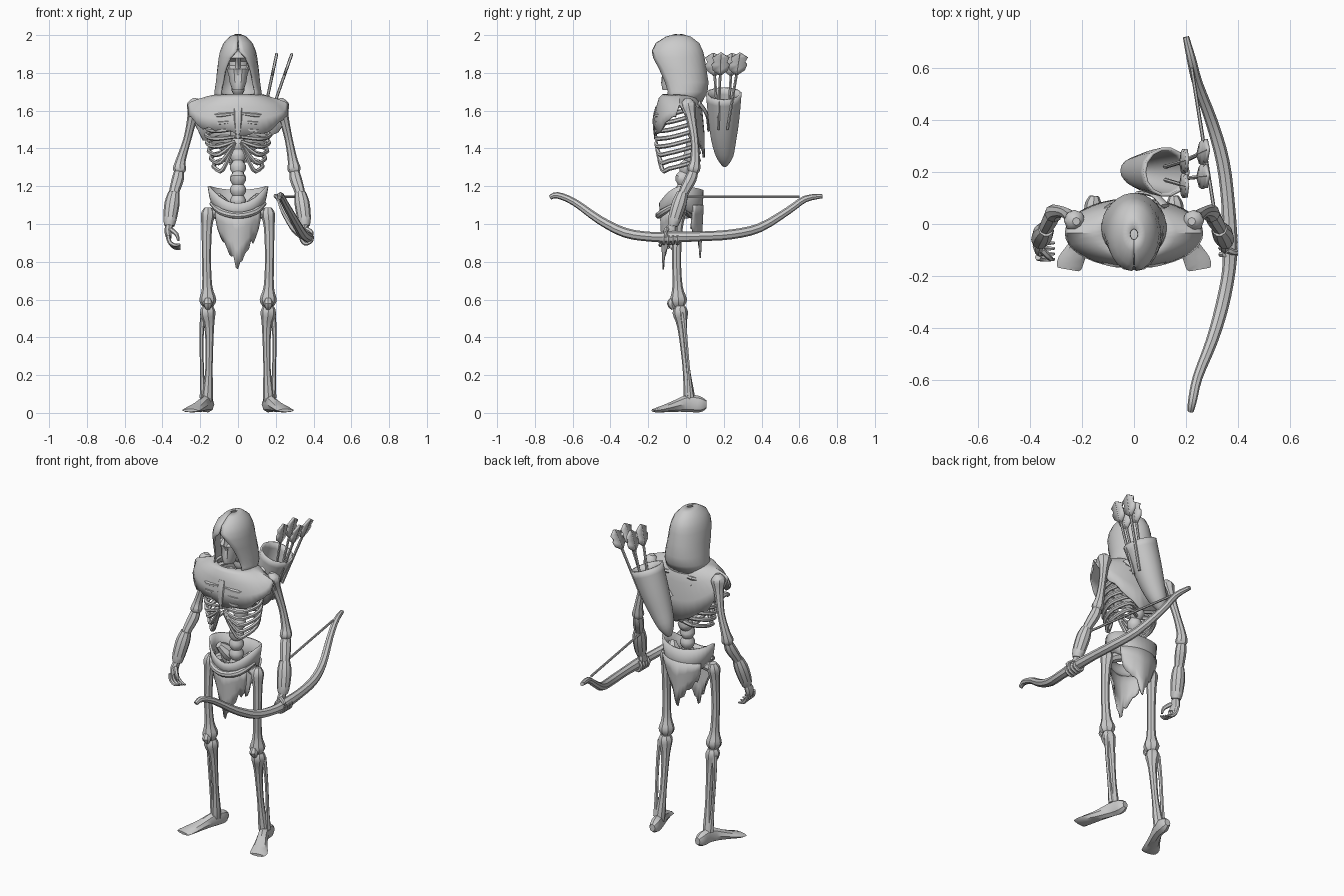
import bpy, bmesh, math, random
from mathutils import Vector as V
random.seed(4)

mat = bpy.data.materials.new("pale grey")
mat.diffuse_color = (0.6, 0.6, 0.6, 1)


def loft(name, rings, closed=True, caps=True, thick=0, angle=35):
    """Skin a list of equal-length point rings into one object."""
    bm = bmesh.new()
    rows = [[bm.verts.new(p) for p in r] for r in rings]
    n = len(rows[0])
    for a, b in zip(rows, rows[1:]):
        for i in range(n if closed else n - 1):
            j = (i + 1) % n
            bm.faces.new((a[i], a[j], b[j], b[i]))
    if caps and closed:
        bm.faces.new(rows[0])
        bm.faces.new(rows[-1])
    bmesh.ops.recalc_face_normals(bm, faces=bm.faces)
    me = bpy.data.meshes.new(name)
    bm.to_mesh(me)
    bm.free()
    ob = bpy.data.objects.new(name, me)
    bpy.context.collection.objects.link(ob)
    me.materials.append(mat)
    if thick:
        m = ob.modifiers.new("thickness", "SOLIDIFY")
        m.thickness, m.offset = thick, 0
    bpy.ops.object.select_all(action="DESELECT")
    ob.select_set(True)
    bpy.context.view_layer.objects.active = ob
    bpy.ops.object.shade_smooth_by_angle(angle=math.radians(angle))
    return ob


def tube(name, pts, radii, n=8, steps=3, s=1, caps=True, thick=0):
    """Tube through pts; radii are numbers or (side, up) pairs; s=-1 mirrors x."""
    if not isinstance(radii, (list, tuple)):
        radii = [radii] * len(pts)
    data = [list(p) + (list(r) if isinstance(r, tuple) else [r, r]) for p, r in zip(pts, radii)]
    path = []
    for i in range(len(data) - 1):
        a, b, c, d = data[max(i - 1, 0)], data[i], data[i + 1], data[min(i + 2, len(data) - 1)]
        for k in range(steps):
            t = k / steps
            path.append([0.5 * (2 * q + (r - p) * t + (2 * p - 5 * q + 4 * r - w) * t * t
                         + (3 * q - p - 3 * r + w) * t ** 3) for p, q, r, w in zip(a, b, c, d)])
    path.append(data[-1])
    P = [V((p[0] * s, p[1], p[2])) for p in path]
    rings, side = [], None
    for i, p in enumerate(P):
        t = (P[min(i + 1, len(P) - 1)] - P[max(i - 1, 0)]).normalized()
        if side is None:
            side = t.cross(V((0, 1, 0)) if abs(t.z) > 0.7 else V((0, 0, 1)))
        side = (side - t * side.dot(t)).normalized()
        up = t.cross(side)
        rings.append([p + side * path[i][3] * math.cos(a) + up * path[i][4] * math.sin(a)
                      for a in [2 * math.pi * k / n for k in range(n)]])
    return loft(name, rings, caps=caps, thick=thick)


def oval(z, yc, rx, ry, n=24, a0=0.0):
    """Horizontal oval starting at the front; a0 leaves a gap at the front."""
    if a0:
        angs = [a0 + (2 * math.pi - 2 * a0) * k / (n - 1) for k in range(n)]
    else:
        angs = [2 * math.pi * k / n for k in range(n)]
    return [V((rx * math.sin(a), yc - ry * math.cos(a), z)) for a in angs]


# hood, open at the face
hood = [(2.0, -.04, .015, .02, 1), (1.987, -.04, .042, .065, 1), (1.955, -.045, .073, .112, 1),
        (1.915, -.045, .09, .132, 3), (1.88, -.043, .098, .138, 23), (1.82, -.032, .105, .136, 38),
        (1.75, -.015, .113, .13, 44), (1.70, -.012, .12, .122, 48), (1.645, -.025, .122, .105, 48)]
loft("hood", [oval(z, y, a, b, 22, math.radians(o)) for z, y, a, b, o in hood], closed=False, thick=.01)

# skull with pressed-in eye sockets and nose
rows = [(1.925, -.05, .02, .03), (1.9, -.05, .055, .07), (1.88, -.05, .064, .082), (1.86, -.05, .066, .084),
        (1.84, -.052, .064, .082), (1.82, -.058, .06, .076), (1.79, -.07, .05, .062),
        (1.75, -.08, .044, .052), (1.71, -.085, .03, .04)]
skull = [oval(*r, n=32) for r in rows]
for ring in skull:
    for p in ring:
        for cx, cz, r, d in ((.028, 1.85, .024, .035), (-.028, 1.85, .024, .035), (0, 1.79, .014, .015)):
            if p.y < -.05 and math.hypot(p.x - cx, p.z - cz) < r:
                p.y += d
loft("skull", skull)

# spine and neck with alternating vertebra radii
sp, sr = [], []
for i in range(37):
    z = 1.03 + .02 * i
    sp.append((0, -.015 + .065 * math.sin(math.pi * min(max((z - 1.25) / .5, 0), 1)), z))
    sr.append((.042 if i % 3 else .03) * (1 if z < 1.5 else .85))
tube("spine", sp, sr, n=10, steps=1)
tube("sternum", [(0, -.15, 1.62), (0, -.165, 1.55), (0, -.16, 1.45)], [(.025, .012), (.022, .012), (.012, .008)])

# mantle over the shoulders with a torn hem
N = 40
mantle = [[], [], [], [], []]
for k in range(N):
    a = 2 * math.pi * k / N
    c, sn = math.cos(a), math.sin(a)
    jag = random.uniform(-.018, .018)
    drop = .15 * c ** .6 if c > 0 else .27 * (-c) ** 1.3
    spec = [(.10, .085, 1.685, 0), (.16, .105, 1.672, .05), (.215, .118, 1.655, .25),
            (.25, .128, 1.642, .6), (.262, .13, 1.63 + jag, 1)]
    for ring, (rx, ry, z, f) in zip(mantle, spec):
        ring.append(V((rx * sn, -.035 - ry * c, z - drop * f)))
loft("mantle", mantle, caps=False, thick=.01)

# belt wrap around the hips
belt = [[], [], []]
for k in range(32):
    a = 2 * math.pi * k / 32
    c = math.cos(a)
    top = 1.2 - (.09 * c * c if c > 0 else .02 * c * c)
    bot = 1.09 - (.05 * c if c > 0 else -.07 * c)
    for ring, t, rx in zip(belt, (0, .5, 1), (.155, .146, .13)):
        ring.append(V((rx * math.sin(a), -.025 - (.112 - .006 * t) * c, top + (bot - top) * t)))
loft("belt", belt, caps=False, thick=.012)
tube("belt_fold", [(-.14, -.04, 1.11), (-.09, -.12, 1.065), (0, -.145, 1.045), (.09, -.12, 1.065), (.14, -.04, 1.11)],
     [.012, .018, .018, .018, .012])


# torn loincloth flaps, front and back
def flap(name, sgn, yc, top, low, width, bow):
    cols = []
    for k in range(17):
        u = k / 8 - 1
        hem = low + .17 * abs(u) ** .8 + random.uniform(-.025, .025) * (k != 8)
        cols.append([V((u * width * (1 - .25 * t * t), yc - sgn * bow * u * u - sgn * .015 * t,
                        top + (hem - top) * t)) for t in (0, .33, .66, 1)])
    loft(name, cols, closed=False, thick=.008)


flap("front_loincloth", -1, -.135, 1.07, .76, .12, .05)
flap("back_loincloth", 1, .09, 1.1, .82, .13, .05)

for s, side in ((-1, "right"), (1, "left")):
    # ribs
    for k in range(8):
        z = 1.62 - .041 * k
        w = .165 - .004 * max(k - 3, 0) ** 1.6
        f = -.15 + .008 * max(k - 4, 0)
        tube(f"{side}_rib_{k + 1}", [(.02, .045, z), (.09, .07, z + .005), (w, -.01, z - .02), (w * .92, -.09, z - .04),
             (w * .62, f, z - .045), (.015, -.158, max(z - .035, 1.455 - .004 * k))],
             [(.011, .012)] * 4 + [.012, .008], n=6, s=s)
    # collarbone and pelvis wing
    tube(f"{side}_collarbone", [(.02, -.12, 1.61), (.11, -.09, 1.63), (.23, .0, 1.63)], .015, s=s)
    tube(f"{side}_pelvis", [(.03, .04, 1.05), (.08, .01, 1.1), (.11, -.03, 1.15)], [.03, (.05, .04), .02], s=s)
    # upper arm, forearm and bracer
    e = .31 if s < 0 else .297
    w = .357 if s < 0 else .347
    tube(f"{side}_upper_arm", [(.222, .01, 1.665), (.228, .012, 1.63), (.24, .025, 1.57), (.268, .045, 1.45),
         (e - .008, .048, 1.34), (e, .04, 1.29), (e + .002, .035, 1.265)],
         [.015, .042, .028, .021, .026, .035, .018], s=s)
    tube(f"{side}_forearm", [(e, .045, 1.3), (e + .008, .025, 1.24), (w - .015, -.02, 1.15), (w, -.06, 1.02)],
         [.02, .032, .026, .022], s=s)
    tube(f"{side}_bracer", [(w - .018, -.018, 1.165), (w - .008, -.035, 1.11), (w + .003, -.06, 1.03), (w + .006, -.07, .99)],
         [.03, .04, .036, .027], n=10, s=s)
    # thigh bone with hip joint and knee
    tube(f"{side}_thigh", [(.158, -.035, 1.085), (.16, -.04, 1.05), (.165, -.045, .98), (.167, -.05, .82),
         (.163, -.045, .67), (.16, -.04, .6), (.16, -.038, .565)], [.02, .037, .028, .024, .027, .045, .03], s=s)
    tube(f"{side}_hip_neck", [(.16, -.04, 1.04), (.08, -.02, 1.08)], [.025, .033], s=s)
    tube(f"{side}_kneecap", [(.16, -.065, .61), (.16, -.075, .58), (.16, -.065, .55)], [.012, .026, .012], s=s)
    # shin bones
    tube(f"{side}_shin", [(.16, -.03, .565), (.16, -.03, .53), (.152, -.02, .45), (.153, 0, .25),
         (.16, .015, .11), (.165, .02, .06)], [.028, .041, .025, .019, .028, .03], s=s)
    tube(f"{side}_outer_shin", [(.185, -.015, .53), (.193, -.002, .4), (.19, .015, .2), (.185, .025, .08)],
         [.016, .011, .011, .018], n=6, s=s)
    # foot turned outward
    tube(f"{side}_foot", [(.153, .108, .045), (.157, .075, .045), (.17, .01, .05), (.205, -.07, .033),
         (.245, -.148, .016), (.253, -.175, .013)],
         [(.018, .022), (.032, .042), (.03, .045), (.036, .028), (.05, .014), (.042, .008)], s=s)

# relaxed right hand
tube("right_palm", [(.362, -.07, 1.0), (.37, -.085, .96), (.365, -.1, .925)], [.02, (.02, .033), (.014, .03)], s=-1)
for i in range(4):
    y = -.065 - .021 * i
    tube(f"right_finger_{i + 1}", [(.37, y, .94), (.362, y - .005, .905), (.335, y - .008, .875 + .004 * i),
         (.305, y - .008, .868 + .008 * i)], [.012, .011, .01, .005], n=6, s=-1)
tube("right_thumb", [(.355, -.1, .97), (.325, -.13, .945), (.315, -.135, .91)], [.013, .011, .006], n=6, s=-1)

# left hand gripping the bow
tube("left_palm", [(.353, -.07, 1.0), (.35, -.08, .965), (.345, -.085, .93)], [.02, (.02, .032), (.014, .032)])
for i in range(4):
    y = -.045 - .024 * i
    tube(f"left_finger_{i + 1}", [(.35, y, .955), (.335, y, .925), (.355, y, .897), (.388, y, .91), (.395, y, .94)],
         [.012, .011, .011, .01, .006], n=6)
tube("left_thumb", [(.36, -.1, .975), (.39, -.11, .955), (.385, -.09, .925)], [.013, .011, .007], n=6)

# recurved bow and its slack half string
tube("bow", [(.218, -.72, 1.14), (.225, -.68, 1.152), (.245, -.59, 1.115), (.298, -.455, 1.02), (.338, -.32, .953),
     (.365, -.18, .932), (.368, -.07, .932), (.362, .08, .935), (.342, .24, .945), (.3, .39, .98),
     (.245, .54, 1.07), (.222, .63, 1.132), (.2, .72, 1.148)],
     [.012, .017, .019, .023, .026, .026, .03, .026, .026, .024, .02, .018, .012])
tube("bow_string", [(.222, .6, 1.145), (.322, -.03, 1.145)], .007, n=6)

# quiver on the back
tube("quiver", [(-.03, .205, 1.31), (-.01, .205, 1.36), (.03, .2, 1.45), (.075, .2, 1.56), (.125, .2, 1.69)],
     [.008, .04, .062, .078, .09], n=14, caps=False, thick=.012)
tube("quiver_strap", [(.02, .12, 1.5), (.08, .11, 1.58), (.12, .07, 1.64)], [(.02, .008)] * 3)

# arrows with notched feathers
vane = [(0, .004), (.03, .04), (.06, .048), (.075, .034), (.1, .045), (.115, .02), (.125, .004)]
for i in range(2):
    for j in range(2):
        a = V((.12 + .025 * i, .17 + .05 * j, 1.5))
        b = V((.205 + .08 * i, .145 + .1 * j + .04 * i, 1.9))
        d = (b - a).normalized()
        tube(f"arrow_{2 * i + j + 1}", [a, b], .008, n=6)
        side = V((0, 1, 0))
        loft(f"feather_{2 * i + j + 1}", [[b + d * (u - .12) + side * h * q for q in (-1, 0, 1)] for u, h in vane],
             closed=False, thick=.012)
